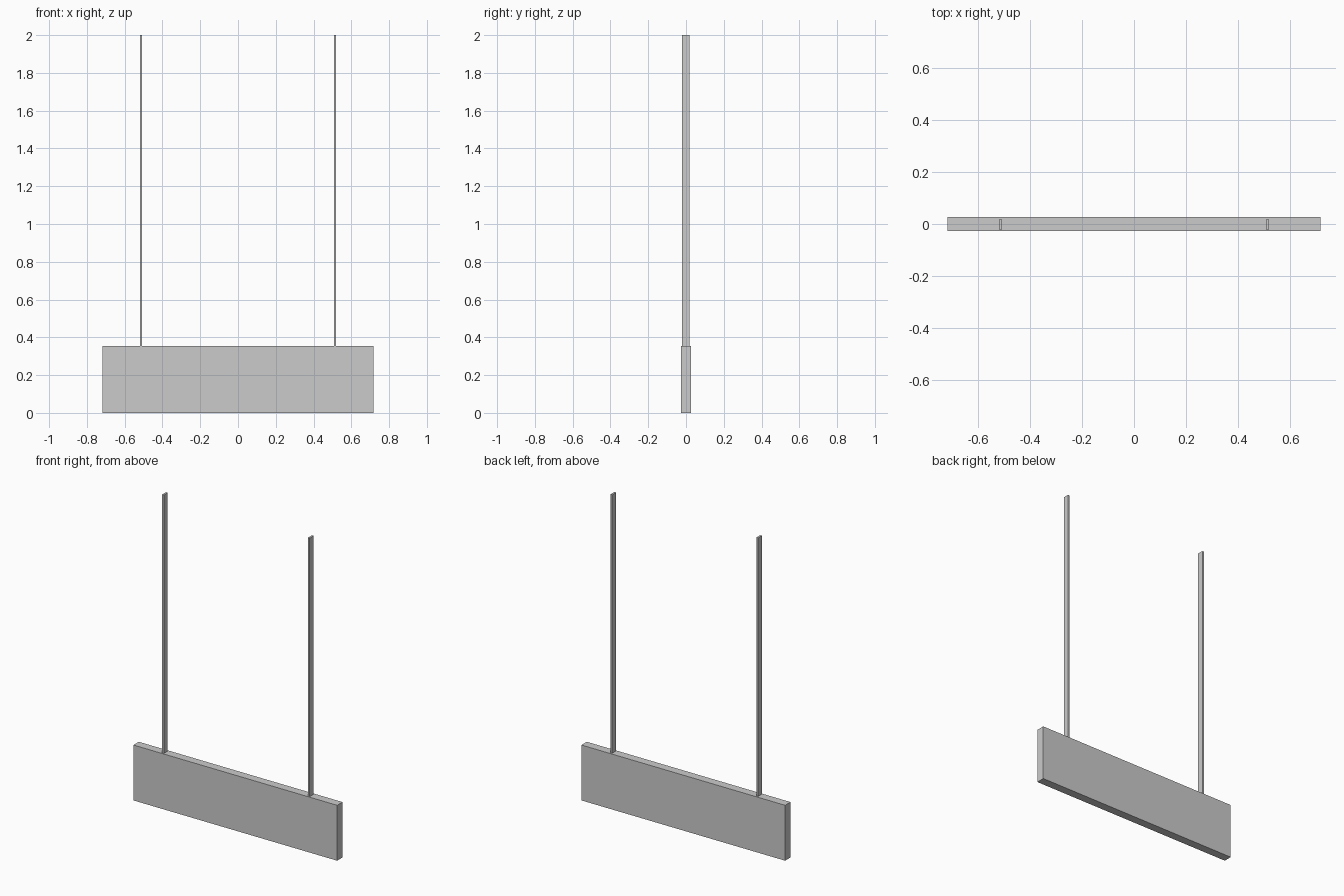
import bpy

if "Cube" in bpy.data.objects:
    bpy.data.objects.remove(bpy.data.objects["Cube"])


def box(name, x, y, z):
    """Axis-aligned box from (min, max) ranges."""
    bpy.ops.mesh.primitive_cube_add(
        size=1, location=[(a + b) / 2 for a, b in (x, y, z)])
    ob = bpy.context.object
    ob.name = name
    ob.scale = [b - a for a, b in (x, y, z)]
    bpy.ops.object.transform_apply(location=False, rotation=False, scale=True)
    return ob


SIGN_TOP = 0.353

# Hanging sign panel
box("sign_panel", (-0.718, 0.718), (-0.027, 0.027), (0, SIGN_TOP))

# Flat hanger bars rising from the panel's top edge
for side, cx in (("left", -0.514), ("right", 0.514)):
    box(f"hanger_bar_{side}", (cx - 0.006, cx + 0.006),
        (-0.021, 0.018), (SIGN_TOP, 2.0))
